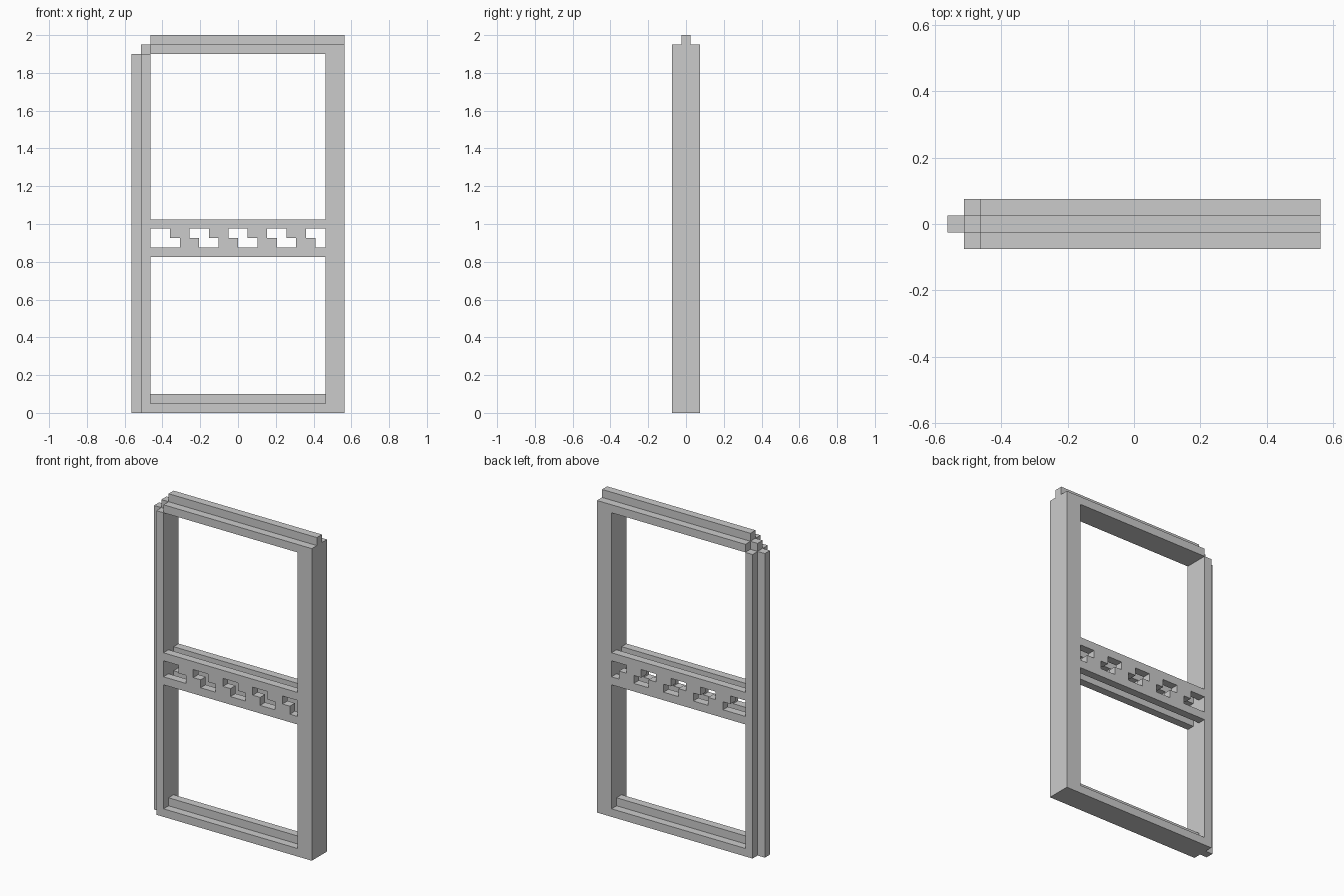
import bpy
import bmesh
from mathutils import Vector

if "Cube" in bpy.data.objects:
    bpy.data.objects.remove(bpy.data.objects["Cube"])

W = 0.4625    # half width of the openings
R = 0.5625    # half width overall
T = 0.075     # half thickness of the frame
C = 0.025     # half thickness of the tongues
S = 0.05      # module step


def prism(name, outlines, axis, start, end):
    """Extrude outlines along an axis: 'x' takes (y, z), 'y' (x, z), 'z' (x, y)."""
    place = {
        'x': lambda u, v: Vector((start, u, v)),
        'y': lambda u, v: Vector((u, start, v)),
        'z': lambda u, v: Vector((u, v, start)),
    }[axis]
    step = Vector([(end - start) * (a == axis) for a in 'xyz'])
    bm = bmesh.new()
    for pts in outlines:
        face = bm.faces.new([bm.verts.new(place(u, v)) for u, v in pts])
        out = bmesh.ops.extrude_face_region(bm, geom=[face], use_keep_orig=True)
        moved = [g for g in out['geom'] if isinstance(g, bmesh.types.BMVert)]
        bmesh.ops.translate(bm, verts=moved, vec=step)
    bmesh.ops.recalc_face_normals(bm, faces=bm.faces[:])
    mesh = bpy.data.meshes.new(name)
    bm.to_mesh(mesh)
    bm.free()
    obj = bpy.data.objects.new(name, mesh)
    bpy.context.collection.objects.link(obj)
    return obj


def rect(u0, u1, v0, v1):
    return [(u0, v0), (u1, v0), (u1, v1), (u0, v1)]


def tongued(z):
    """Rail section with its base at height z and a tongue on top."""
    return [(-T, z), (T, z), (T, z + S), (C, z + S), (C, z + 2 * S),
            (-C, z + 2 * S), (-C, z + S), (-T, z + S)]


# Uprights: plain on the right, tongued along the left edge
prism("right_stile", [rect(W, R, -T, T)], 'z', 0, 1.9)
prism("left_stile", [[(-W, -T), (-W, T), (-W - S, T), (-W - S, C), (-R, C),
                      (-R, -C), (-W - S, -C), (-W - S, -T)]], 'z', 0, 1.9)

# Top and bottom rails, with the small key in the stepped corner
prism("top_rail", [tongued(1.9)], 'x', -W, R)
prism("bottom_rail", [tongued(0)], 'x', -W, W)
prism("corner_key", [rect(-W - S, -W, 1.9, 1.95)], 'y', -C, C)

# Fretwork crossbar: two matching layers with a slot between them
unit = 2 * W / 9
mid = 0.925
rails = [rect(-W, W, mid - 2 * S, mid - S), rect(-W, W, mid + S, mid + 2 * S)]
frets = []
for i in range(4):
    a = -W + unit * (1 + 2 * i)
    b, h = a + unit / 2, unit
    frets.append([(b, mid - S), (b + h, mid - S), (b + h, mid), (a + h, mid),
                  (a + h, mid + S), (a, mid + S), (a, mid), (b, mid)])
# drop the repeated corner where the two halves of each fret meet
for side, y in (("front", -T), ("back", C)):
    prism(side + "_crossbar_rails", rails, 'y', y, y + S)
    prism(side + "_crossbar_frets", frets, 'y', y, y + S)
